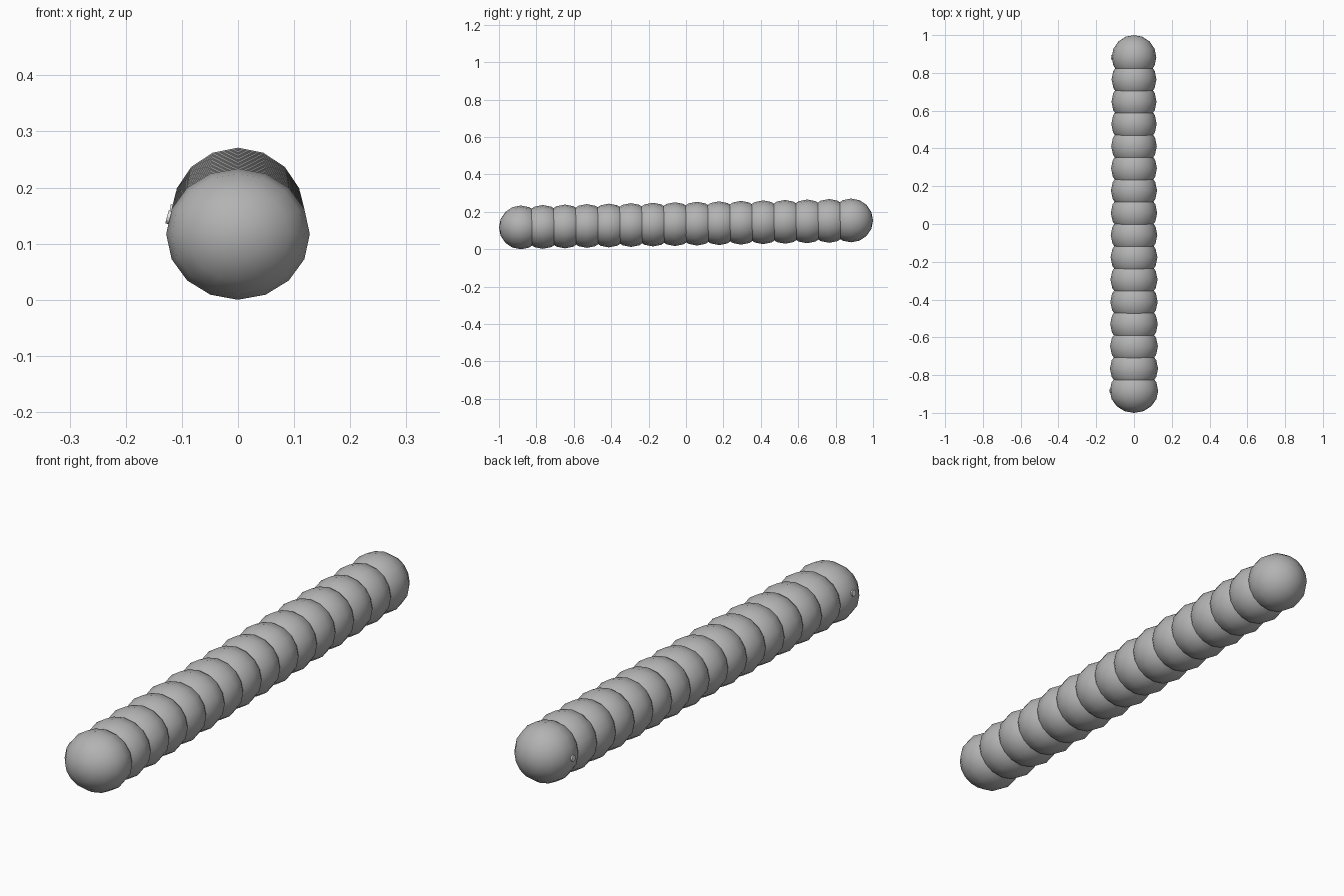
import bpy, math
from mathutils import Vector

cube = bpy.data.objects.get("Cube")
if cube:
    bpy.data.objects.remove(cube, do_unlink=True)


def material(name, colour):
    mat = bpy.data.materials.new(name)
    mat.use_nodes = True
    mat.diffuse_color = colour
    mat.node_tree.nodes["Principled BSDF"].inputs["Base Color"].default_value = colour
    return mat


grey = material("grey", (0.45, 0.45, 0.45, 1))
white = material("white", (0.9, 0.9, 0.9, 1))

COUNT = 16
RADIUS = 0.117
END_Y = 1 - RADIUS


def lerp(a, b, t):
    return a + (b - a) * t


def segment_shape(t):
    """Centre and half width of the body segment at fraction t, front to back."""
    centre = Vector((0, lerp(-END_Y, END_Y, t), lerp(RADIUS, 0.154, t)))
    return centre, lerp(0.128, 0.118, t)


# Row of overlapping balls, poles along the body
for i in range(COUNT):
    centre, half_width = segment_shape(i / (COUNT - 1))
    bpy.ops.mesh.primitive_uv_sphere_add(segments=16, ring_count=8, radius=1,
                                         location=centre, rotation=(math.pi / 2, 0, 0))
    ball = bpy.context.object
    ball.name = f"body_segment_{i + 1}"
    ball.scale = (half_width, RADIUS, RADIUS)
    ball.data.materials.append(grey)
    bpy.ops.object.shade_smooth_by_angle(angle=math.radians(30))


# Small pale dots on the right side of both end balls
for name, t, lift in (("front_dot", 0, 0.03), ("back_dot", 1, 0.004)):
    centre, half_width = segment_shape(t)
    angle = math.asin(lift / RADIUS)
    spot = centre + Vector((-half_width * math.cos(angle), 0, lift))
    bpy.ops.mesh.primitive_cylinder_add(vertices=12, radius=0.012, depth=0.006, location=spot,
                                        rotation=(0, -math.pi / 2 + angle, 0))
    dot = bpy.context.object
    dot.name = name
    dot.data.materials.append(white)
